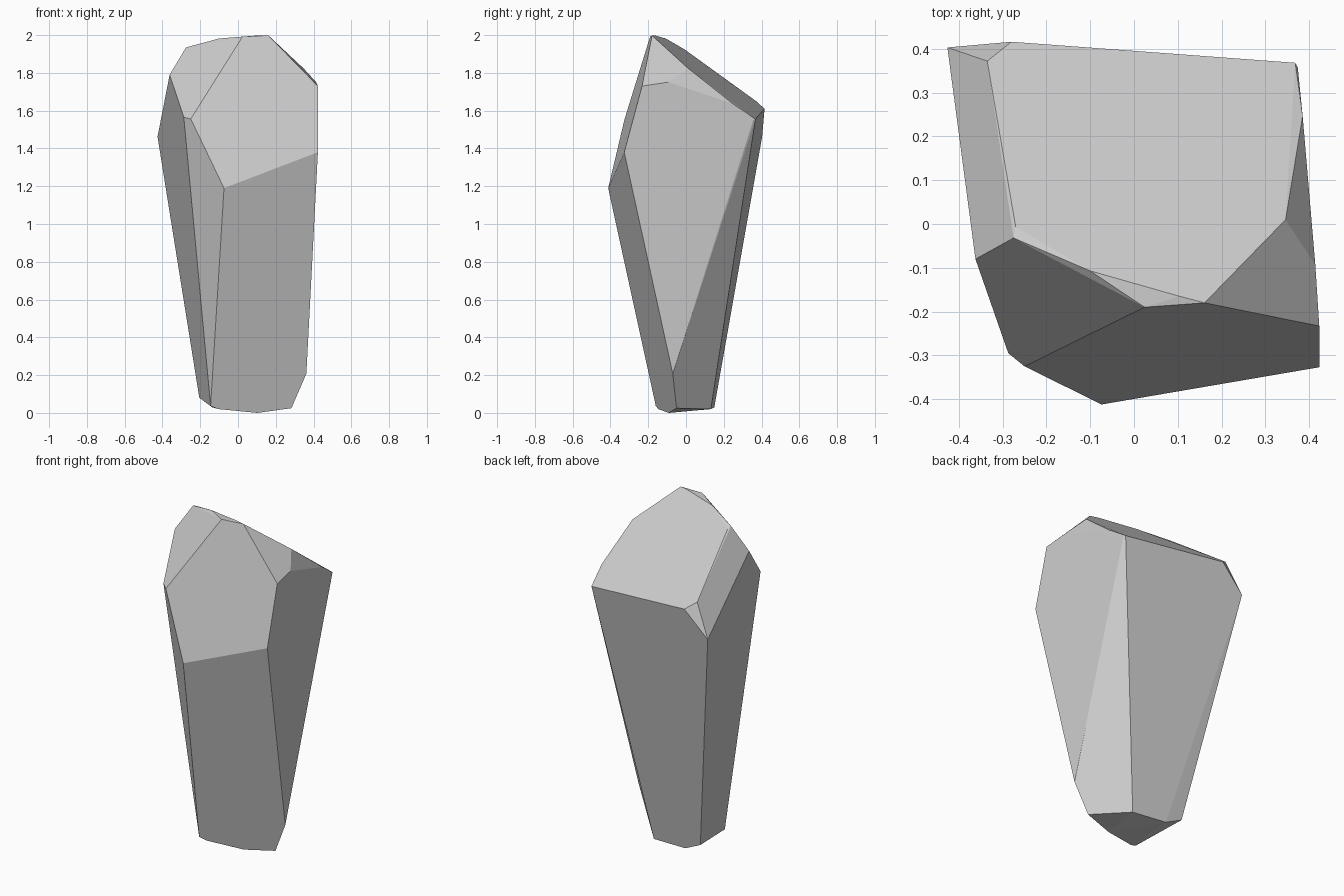
import bpy, bmesh, math

# Corner rings of the faceted crystal
base = [(-.145, -.16, .037), (-.103, -.147, .02), (.103, -.091, 0), (.283, -.05, .025),
        (.362, -.07, .208), (.12, .132, .02), (-.10, .15, .03), (-.205, .157, .08),
        (-.137, -.12, .03)]
shoulder = [(-.074, -.412, 1.19), (.423, -.327, 1.38), (.423, -.233, 1.73),
            (.414, -.094, 1.751), (.385, .247, 1.637), (.374, .357, 1.553),
            (.368, .368, 1.555), (-.28, .416, 1.61), (-.426, .403, 1.462),
            (-.335, .372, 1.65), (-.362, -.08, 1.79), (-.287, -.295, 1.566),
            (-.25, -.325, 1.556)]
crown = [(-.275, -.032, 1.935), (-.27, -.007, 1.924), (-.1, -.107, 1.982),
         (.024, -.19, 1.992), (.104, -.165, 1.998), (.161, -.18, 1.998),
         (.161, -.17, 1.99), (.346, .01, 1.825)]

# Wrap the corners in a convex shell and merge coplanar triangles into facets
bm = bmesh.new()
for co in base + shoulder + crown:
    bm.verts.new(co)
hull = bmesh.ops.convex_hull(bm, input=bm.verts[:])
loose = {v for v in hull["geom_interior"] + hull["geom_unused"]
         if isinstance(v, bmesh.types.BMVert)}
bmesh.ops.delete(bm, geom=list(loose), context='VERTS')
bmesh.ops.dissolve_limit(bm, angle_limit=math.radians(3), verts=bm.verts[:], edges=bm.edges[:])
bmesh.ops.recalc_face_normals(bm, faces=bm.faces[:])

mesh = bpy.data.meshes.new("crystal_rock")
bm.to_mesh(mesh)
bm.free()
rock = bpy.data.objects.new("crystal_rock", mesh)
bpy.context.collection.objects.link(rock)
